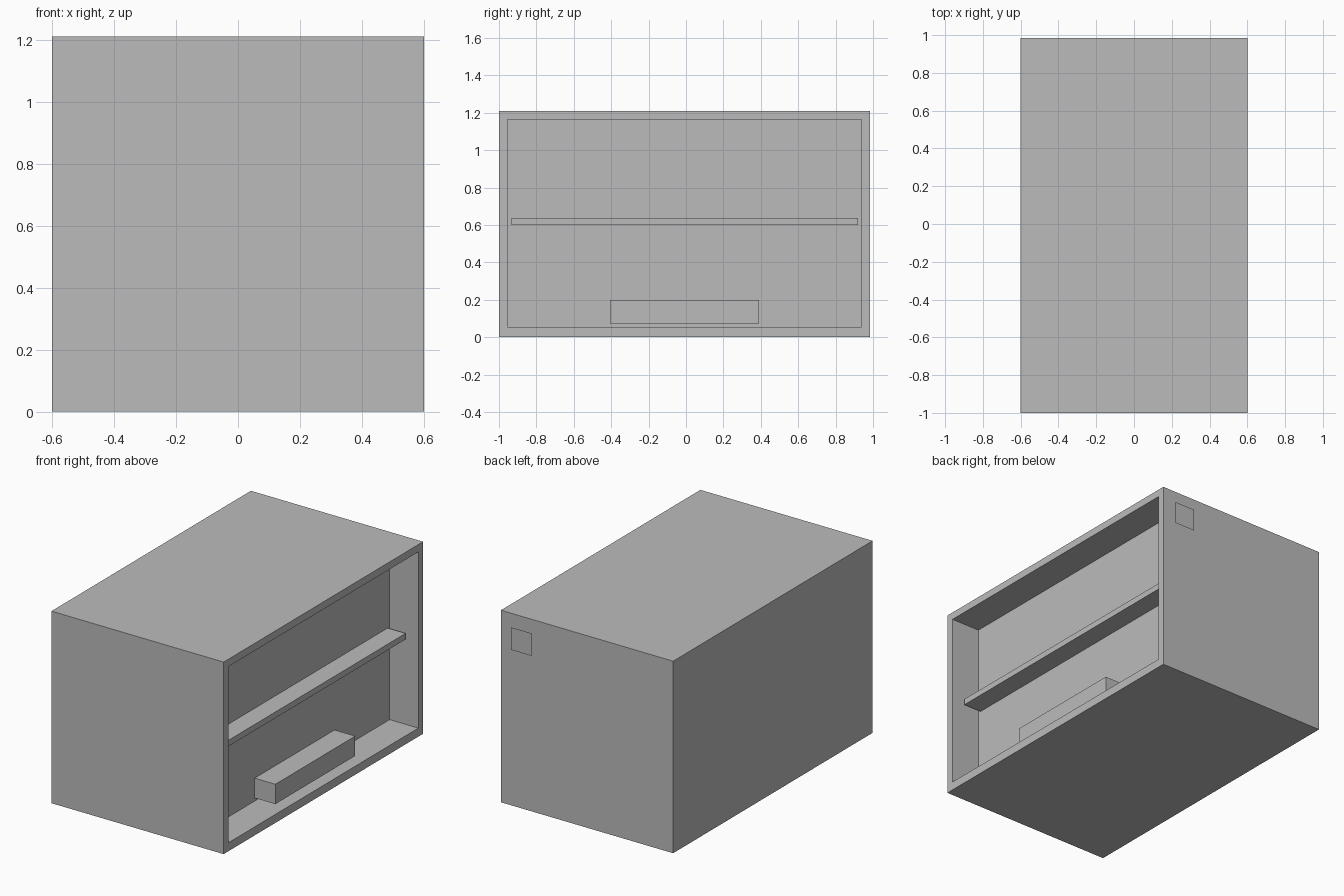
import bpy
import bmesh

if "Cube" in bpy.data.objects:
    bpy.data.objects.remove(bpy.data.objects["Cube"], do_unlink=True)

grey = bpy.data.materials.new("plain grey")
grey.use_nodes = True
GREY = (0.5, 0.5, 0.5, 1.0)
grey.diffuse_color = GREY
grey.node_tree.nodes["Principled BSDF"].inputs["Base Color"].default_value = GREY


def add_object(name, bm):
    mesh = bpy.data.meshes.new(name)
    bm.to_mesh(mesh)
    bm.free()
    mesh.materials.append(grey)
    obj = bpy.data.objects.new(name, mesh)
    bpy.context.collection.objects.link(obj)
    return obj


def box_mesh(low, high):
    bm = bmesh.new()
    bmesh.ops.create_cube(bm, size=1)
    for v in bm.verts:
        v.co = [(a + b) / 2 + c * (b - a) for a, b, c in zip(low, high, v.co)]
    return bm


X, FRONT, BACK, BASE, TOP = 0.6, -1.0, 0.985, 0.007, 1.21
WALL, DEPTH = 0.066, 0.2
RECESS = X - DEPTH

# Cabinet body: the open side is inset to a rim, then pushed inwards
body = box_mesh((-X, FRONT, BASE), (X, BACK, TOP))
body.normal_update()
side = max(body.faces, key=lambda f: f.normal.x)
bmesh.ops.inset_region(body, faces=[side], thickness=WALL)
pushed = bmesh.ops.extrude_discrete_faces(body, faces=[side])["faces"][0]
for v in pushed.verts:
    v.co.x = RECESS
add_object("cabinet_body", body)

# Thin base under the body
add_object("base_plate", box_mesh((-X, FRONT, 0), (X, BACK, BASE)))

# Shelf across the recess and the block standing on its floor
add_object("shelf", box_mesh((RECESS, FRONT + WALL, 0.6),
                             (0.525, BACK - WALL, 0.638)))
add_object("floor_block", box_mesh((RECESS, -0.405, BASE + WALL),
                                   (0.544, 0.39, 0.198)))

# Flat square label panel just off the back
panel = bmesh.new()
corners = [(0.52, 0.988), (0.375, 0.988), (0.375, 1.13), (0.52, 1.13)]
panel.faces.new([panel.verts.new((x, 1.0, z)) for x, z in corners])
add_object("back_panel", panel)
